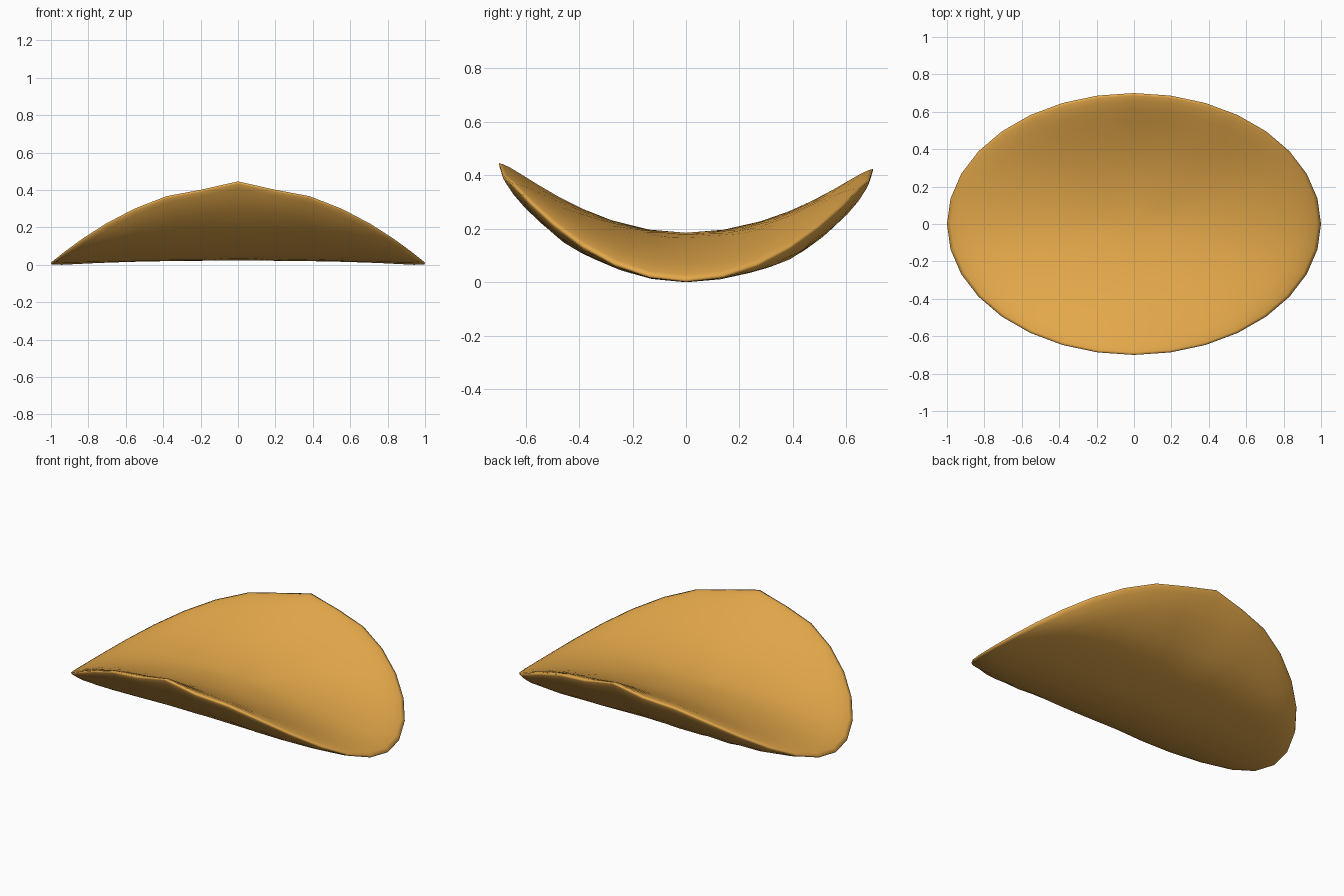
import bpy, bmesh, math

if "Cube" in bpy.data.objects:
    bpy.data.objects.remove(bpy.data.objects["Cube"])

SEG = 32
RINGS = [0.2, 0.4, 0.55, 0.68, 0.79, 0.88, 0.94, 0.98]


def base(x, y):
    # trough that curls both long edges upward, one slightly less, with a peaked tip
    r2 = x * x + (y / 0.7) ** 2
    tip = (0.018 * max(0, 1 - abs(x) / 0.12) - 0.012 * max(0, 1 - abs(abs(x) - 0.22) / 0.15)) * r2 ** 3
    if y > 0:
        tip -= 0.045 * y * y
    return 0.013 + 0.85 * y * y + tip * min(1, abs(y) / 0.3)


def top_z(r, a):
    x, y = r * math.cos(a), 0.7 * r * math.sin(a)
    ripple = 0.004 * math.sin(7 * a + 0.6) * r ** 3 * (1 - r) * 4
    return base(x, y) + 0.18 * max(0, 1 - r * r) ** 0.67 + ripple


def bottom_z(r, a):
    x, y = r * math.cos(a), 0.7 * r * math.sin(a)
    depth, reach = (0.048, 0.39) if y > 0 else (0.038, 0.45)
    sag = depth * min(1, (y / reach) ** 2) * (1 - r ** 12)
    ripple = 0.008 * math.sin(9 * a) * math.sin(a) ** 2 * r ** 3 * (1 - r) * 4
    return base(x, y) + 0.017 * (1 - r * r) - sag - 0.01 * r ** 4 * (1 - r ** 40) + ripple


bm = bmesh.new()


def ring(r, height):
    verts = []
    for i in range(SEG):
        a = 2 * math.pi * i / SEG
        verts.append(bm.verts.new((r * math.cos(a), 0.7 * r * math.sin(a), height(r, a))))
    return verts


# rings run from the top centre, over the rim, to the underside centre
rings = [ring(r, top_z) for r in RINGS]
rings.append(ring(1.0, lambda r, a: base(math.cos(a), 0.7 * math.sin(a)) + 0.006))
rings.append(ring(0.997, lambda r, a: base(r * math.cos(a), 0.7 * r * math.sin(a)) - 0.004))
rings += [ring(r, bottom_z) for r in reversed(RINGS)]
for upper, lower in zip(rings, rings[1:]):
    for i in range(SEG):
        j = (i + 1) % SEG
        bm.faces.new((upper[i], lower[i], lower[j], upper[j]))

# centre caps
for loop, height in ((rings[0], top_z), (rings[-1], bottom_z)):
    centre = bm.verts.new((0, 0, height(0, 0)))
    for i in range(SEG):
        bm.faces.new((centre, loop[i], loop[(i + 1) % SEG]))
bmesh.ops.recalc_face_normals(bm, faces=bm.faces[:])

# rest the lowest point on the ground
low = min(v.co.z for v in bm.verts)
bmesh.ops.translate(bm, verts=bm.verts[:], vec=(0, 0, -low))

mesh = bpy.data.meshes.new("potato_chip")
bm.to_mesh(mesh)
bm.free()
for p in mesh.polygons:
    p.use_smooth = True

golden = bpy.data.materials.new("golden_brown")
golden.diffuse_color = (0.77, 0.39, 0.068, 1)
golden.use_nodes = True
golden.node_tree.nodes["Principled BSDF"].inputs["Base Color"].default_value = golden.diffuse_color
mesh.materials.append(golden)
chip = bpy.data.objects.new("potato_chip", mesh)
bpy.context.collection.objects.link(chip)
